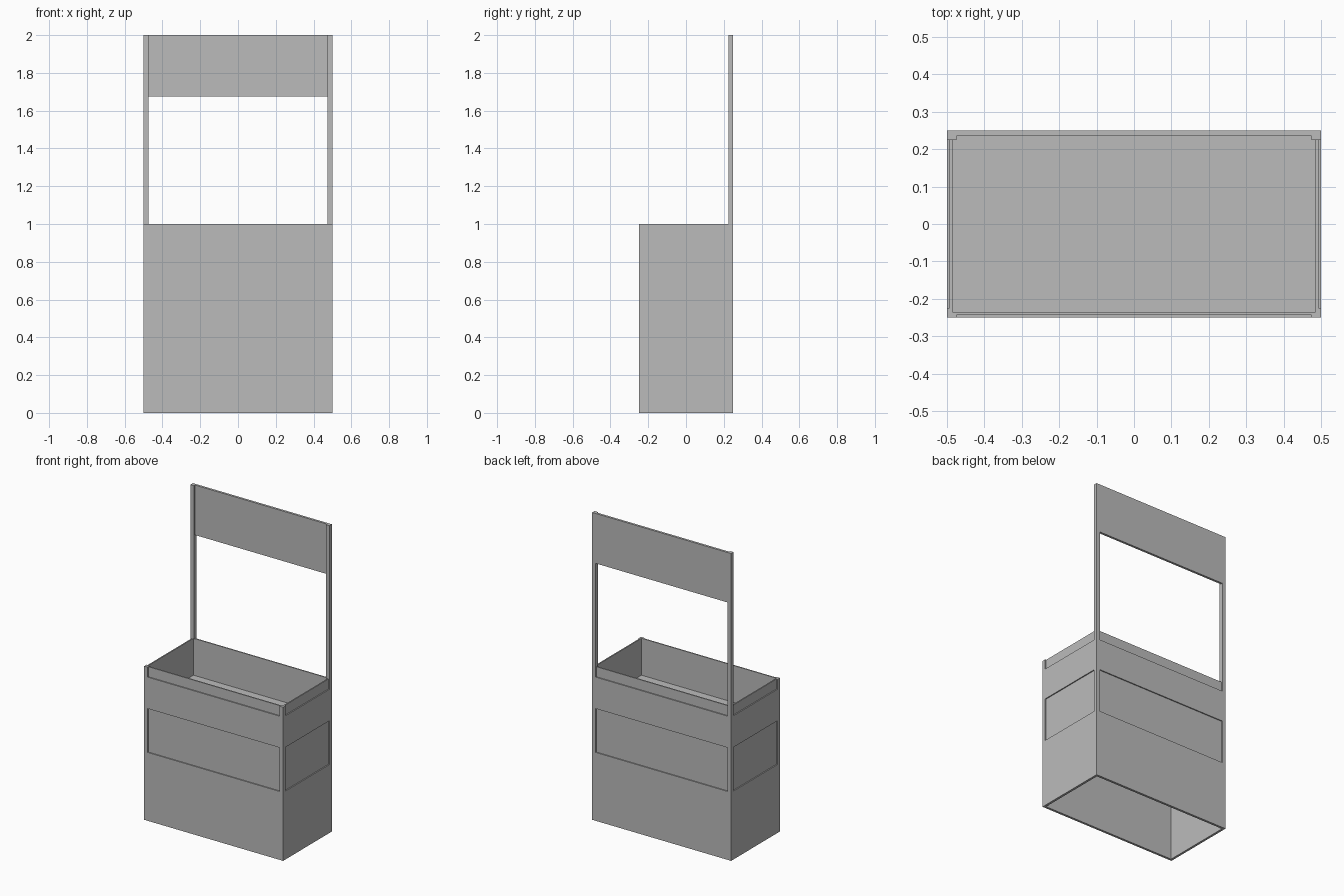
import bpy

if "Cube" in bpy.data.objects:
    bpy.data.objects.remove(bpy.data.objects["Cube"], do_unlink=True)

W, D, H = 0.5, 0.25, 1.0      # half width, half depth, counter height
WALL, POST, INSET = 0.015, 0.025, 0.007
SHELF_TOP = 0.76

grey = bpy.data.materials.new("plain grey")
grey.use_nodes = True
colour = (0.5, 0.5, 0.5, 1)
grey.diffuse_color = colour
grey.node_tree.nodes["Principled BSDF"].inputs["Base Color"].default_value = colour


def box(name, x, y, z):
    """Box spanning the given (low, high) ranges."""
    spans = (x, y, z)
    bpy.ops.mesh.primitive_cube_add(size=1, location=[(a + b) / 2 for a, b in spans])
    ob = bpy.context.object
    ob.name = name
    ob.scale = [b - a for a, b in spans]
    bpy.ops.object.transform_apply(location=True, rotation=False, scale=True)
    ob.data.materials.append(grey)
    return ob


# Booth body, hollowed above and below an inner shelf
body = box("booth_body", (-W, W), (-D, D), (0, H))
ix, iy = W - WALL, D - WALL
cutters = [
    box("upper_void", (-ix, ix), (-iy, iy), (SHELF_TOP, H + 0.1)),
    box("lower_void", (-ix, ix), (-iy, iy), (-0.1, SHELF_TOP - WALL)),
]

# Recessed top band and recessed panel on each of the four walls
for z in ((0.935, H + 0.1), (0.445, 0.73)):
    for s in (-1, 1):
        out_y = sorted((s * (D - INSET), s * (D + 0.1)))
        out_x = sorted((s * (W - INSET), s * (W + 0.1)))
        cutters.append(box("long_recess", (POST - W, W - POST), out_y, z))
        cutters.append(box("side_recess", out_x, (POST - D, D - POST), z))

for cutter in cutters:
    cutter.hide_render = True
    mod = body.modifiers.new("cut", "BOOLEAN")
    mod.operation = "DIFFERENCE"
    mod.solver = "EXACT"
    mod.object = cutter
    bpy.context.view_layer.objects.active = body
    bpy.ops.object.modifier_apply(modifier=mod.name)
    bpy.data.objects.remove(cutter, do_unlink=True)

# Rear posts and the sign board between them
for side, s in (("left", 1), ("right", -1)):
    box(side + "_post", sorted((s * (W - POST), s * W)), (D - POST, D), (H, 2))
box("sign_board", (POST - W, W - POST), (D - WALL, D), (1.675, 2))
